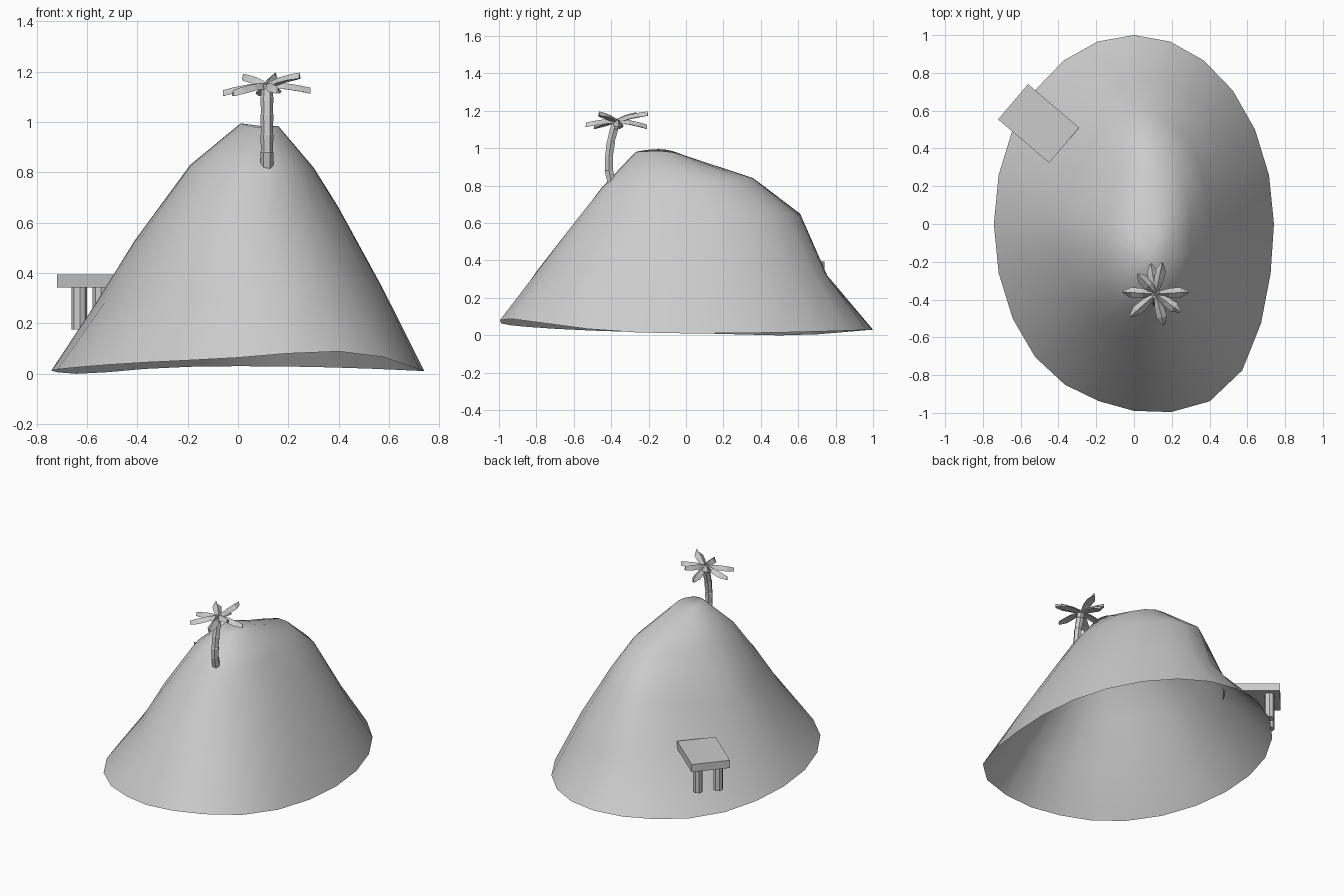
import bpy, bmesh, math
from mathutils import Vector, Matrix

if "Cube" in bpy.data.objects:
    bpy.data.objects.remove(bpy.data.objects["Cube"])


def make(name, bm, smooth=False):
    me = bpy.data.meshes.new(name)
    bm.to_mesh(me)
    bm.free()
    ob = bpy.data.objects.new(name, me)
    bpy.context.collection.objects.link(ob)
    if smooth:
        me.shade_smooth()
    return ob


def bridge(bm, a, b):
    n = len(a)
    for i in range(n):
        j = (i + 1) % n
        bm.faces.new((a[i], a[j], b[j], b[i]))


def bump(deg, centre, width):
    return math.exp(-(((deg - centre + 180) % 360 - 180) / width) ** 2)


# Hill: open shell of uneven oval rings
# (xmin, xmax, ymin, ymax, z left, z right, z front, z back,
#  diagonal bulge: back right, back left, front left, front right)
RINGS = [
    (-.742, .74, -1.0, 1.0, .015, .01, .055, .03, 0, 0, 0, 0),
    (-.565, .575, -.80, .755, .28, .34, .34, .32, .05, -.09, -.06, .06),
    (-.41, .40, -.61, .61, .53, .66, .58, .65, .01, -.14, -.03, .07),
    (-.19, .30, -.45, .36, .83, .82, .79, .84, .05, -.14, .05, .05),
    (.01, .16, -.27, -.02, .995, .985, .98, .965, 0, 0, 0, 0),
]
N = 24
bm = bmesh.new()
prev = None
for k, (x0, x1, y0, y1, zl, zr, zf, zb, *bulge) in enumerate(RINGS):
    ring = []
    for i in range(N):
        deg = 360 * i / N
        a = math.radians(deg)
        c, s = math.cos(a), math.sin(a)
        r = 1 + bulge[min(3, int(deg // 90))] * abs(math.sin(2 * a))
        z = c * c * (zr if c > 0 else zl) + s * s * (zb if s > 0 else zf)
        if k == 0:
            r += .10 * bump(deg, -50, 24) - .03 * bump(deg, -105, 20)
            z += .045 * bump(deg, -58, 25) - .02 * bump(deg, 145, 25)
        x = (x0 + x1) / 2 + (x1 - x0) / 2 * c * r
        y = (y0 + y1) / 2 + (y1 - y0) / 2 * s * r
        ring.append(bm.verts.new((x, y, z)))
    if prev:
        bridge(bm, prev, ring)
    prev = ring
apex = bm.verts.new((.09, -.14, .985))
for i in range(N):
    bm.faces.new((prev[i], prev[(i + 1) % N], apex))
make("hill", bm, True)

# Palm trunk: bent hexagonal tube
bm = bmesh.new()
prev = None
PATH = [(-.395, .80), (-.412, .88), (-.412, .95), (-.402, 1.03), (-.385, 1.10), (-.372, 1.15)]
for k, (y, z) in enumerate(PATH):
    for r, dz in (((.026, 0), (.0235, .004)) if 0 < k < 5 else ((.025, 0),)):
        ring = [bm.verts.new((.115 + r * math.cos(i * math.pi / 3),
                              y + r * math.sin(i * math.pi / 3), z + dz)) for i in range(6)]
        if prev:
            bridge(bm, prev, ring)
        else:
            bm.faces.new(ring[::-1])
        prev = ring
bm.faces.new(prev)
make("palm_trunk", bm)

# Palm leaves: chunky folded blades from the crown to each tip
TIPS = [(.288, -.36, 1.125), (.245, -.465, 1.185), (.158, -.535, 1.125), (-.02, -.49, 1.115),
        (-.06, -.36, 1.115), (.02, -.265, 1.18), (.09, -.21, 1.115), (.15, -.205, 1.185)]
crown = Vector((.115, -.37, 1.145))
bm = bmesh.new()
for tip in TIPS:
    d = Vector(tip) - crown
    side = Vector((-d.y, d.x, 0)).normalized()
    prev = None
    for t, w, lift in ((.02, .010, 0), (.4, .025, .006), (.75, .028, .004), (1, .006, 0)):
        p = crown + d * t + Vector((0, 0, lift))
        ring = [bm.verts.new(p + side * u * w + Vector((0, 0, v)))
                for u, v in ((1, -.012), (0, .012), (-1, -.012), (0, -.010))]
        if prev:
            bridge(bm, prev, ring)
        else:
            bm.faces.new(ring[::-1])
        prev = ring
    bm.faces.new(prev)
bmesh.ops.recalc_face_normals(bm, faces=bm.faces)
make("palm_leaves", bm)

# Jetty: deck slab on two posts at its outer end
place = Matrix.Translation((-.505, .532, 0)) @ Matrix.Rotation(math.radians(-40.4), 4, 'Z')
bm = bmesh.new()
bmesh.ops.create_cube(bm, size=1, matrix=place @ Matrix.Translation((0, 0, .369))
                      @ Matrix.Diagonal((.355, .245, .052, 1)))
make("jetty_deck", bm)
bm = bmesh.new()
for y in (-.065, .065):
    bmesh.ops.create_cone(bm, cap_ends=True, segments=8, radius1=.031, radius2=.031,
                          depth=.18, matrix=place @ Matrix.Translation((-.11, y, .265)))
make("jetty_posts", bm)
